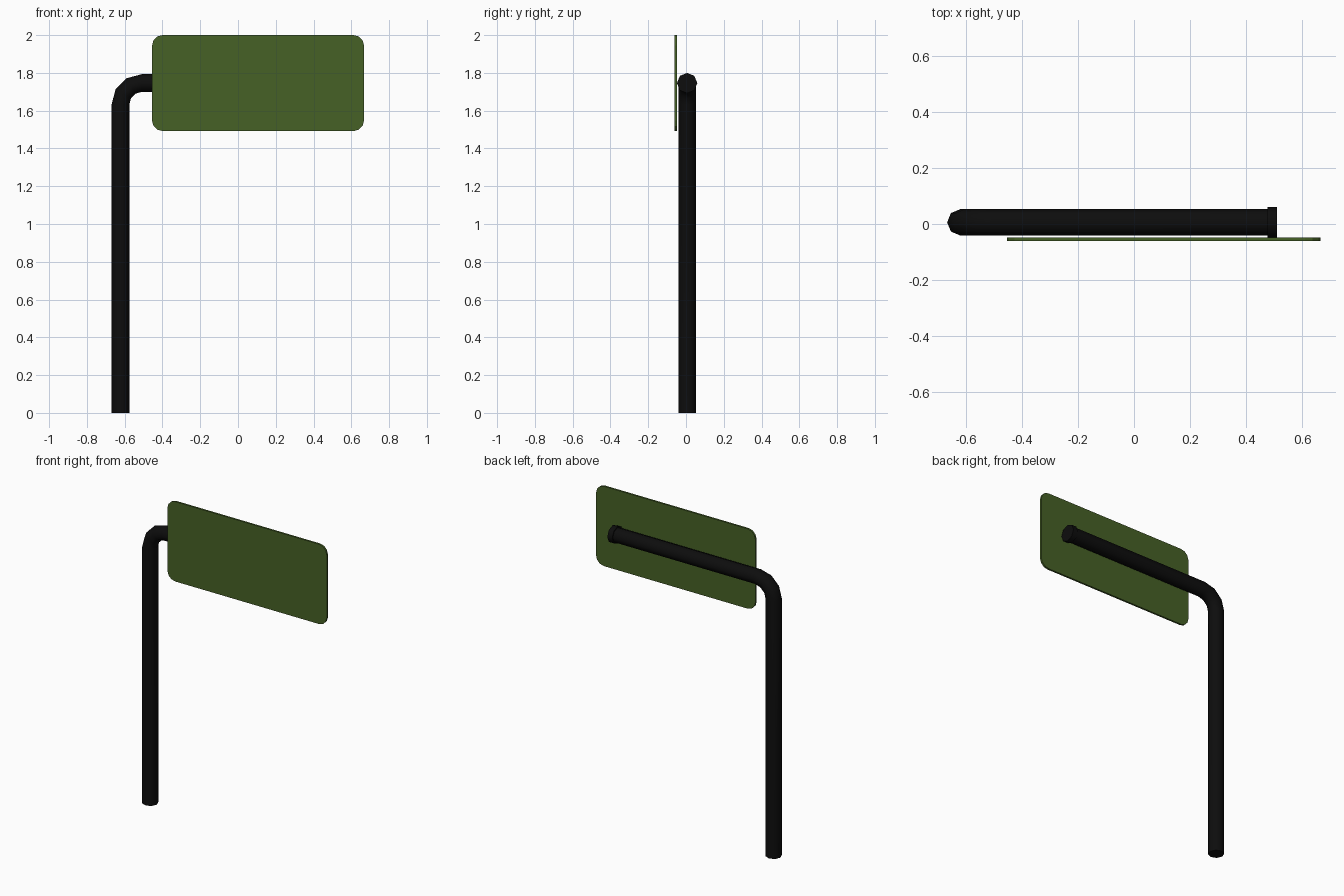
import bpy, bmesh
from math import sin, cos, pi, radians
from mathutils import Vector

if "Cube" in bpy.data.objects:
    bpy.data.objects.remove(bpy.data.objects["Cube"])

PIPE_Y = 0.006
SIDES = 8


def material(name, color):
    m = bpy.data.materials.new(name)
    m.diffuse_color = (*color, 1)
    m.use_nodes = True
    m.node_tree.nodes["Principled BSDF"].inputs["Base Color"].default_value = m.diffuse_color
    return m


def finish(bm, name, mat, smooth=True):
    bmesh.ops.recalc_face_normals(bm, faces=bm.faces)
    me = bpy.data.meshes.new(name)
    bm.to_mesh(me)
    bm.free()
    ob = bpy.data.objects.new(name, me)
    bpy.context.collection.objects.link(ob)
    me.materials.append(mat)
    if smooth:
        bpy.context.view_layer.objects.active = ob
        ob.select_set(True)
        bpy.ops.object.shade_smooth_by_angle(angle=radians(50))
        ob.select_set(False)
    return ob


def tube(name, stations, radius, mat):
    """Closed tube in the XZ plane; stations are (x, z, tilt of travel from vertical)."""
    bm = bmesh.new()
    rings = []
    for x, z, tilt in stations:
        side = Vector((-cos(tilt), 0, sin(tilt)))
        depth = Vector((0, 1, 0))
        centre = Vector((x, PIPE_Y, z))
        angles = [2 * pi * i / SIDES for i in range(SIDES)]
        rings.append([bm.verts.new(centre + radius * (cos(a) * side + sin(a) * depth))
                      for a in angles])
    for a, b in zip(rings, rings[1:]):
        for i in range(SIDES):
            j = (i + 1) % SIDES
            bm.faces.new((a[i], a[j], b[j], b[i]))
    bm.faces.new(rings[0])
    bm.faces.new(rings[-1])
    return finish(bm, name, mat)


black = material("black_metal", (0.004, 0.004, 0.004))
green = material("green_paint", (0.061, 0.119, 0.019))

# Bent post: upright, three-segment elbow, horizontal arm
bend, bx, bz = 0.112, -0.51, 1.634
path = [(bx - bend, 0, 0)]
for k in range(4):
    t = k * pi / 6
    path.append((bx - bend * cos(t), bz + bend * sin(t), t))
path.append((0.485, bz + bend, pi / 2))
tube("bent_post", path, 0.047, black)

# End cap on the arm
tube("arm_end_cap", [(0.478, bz + bend, pi / 2), (0.512, bz + bend, pi / 2)], 0.054, black)

# Sign board: rounded rectangle with thickness
x0, x1, z0, z1, r = -0.455, 0.667, 1.492, 2.0, 0.055
corners = [(x1 - r, z1 - r), (x0 + r, z1 - r), (x0 + r, z0 + r), (x1 - r, z0 + r)]
bm = bmesh.new()
outline = []
for q, (cx, cz) in enumerate(corners):
    for k in range(4):
        a = q * pi / 2 + k * pi / 6
        outline.append(bm.verts.new((cx + r * cos(a), -0.06, cz + r * sin(a))))
face = bm.faces.new(outline)
ext = bmesh.ops.extrude_face_region(bm, geom=[face], use_keep_orig=True)
moved = [v for v in ext["geom"] if isinstance(v, bmesh.types.BMVert)]
bmesh.ops.translate(bm, verts=moved, vec=(0, 0.012, 0))
finish(bm, "sign_board", green, smooth=False)
